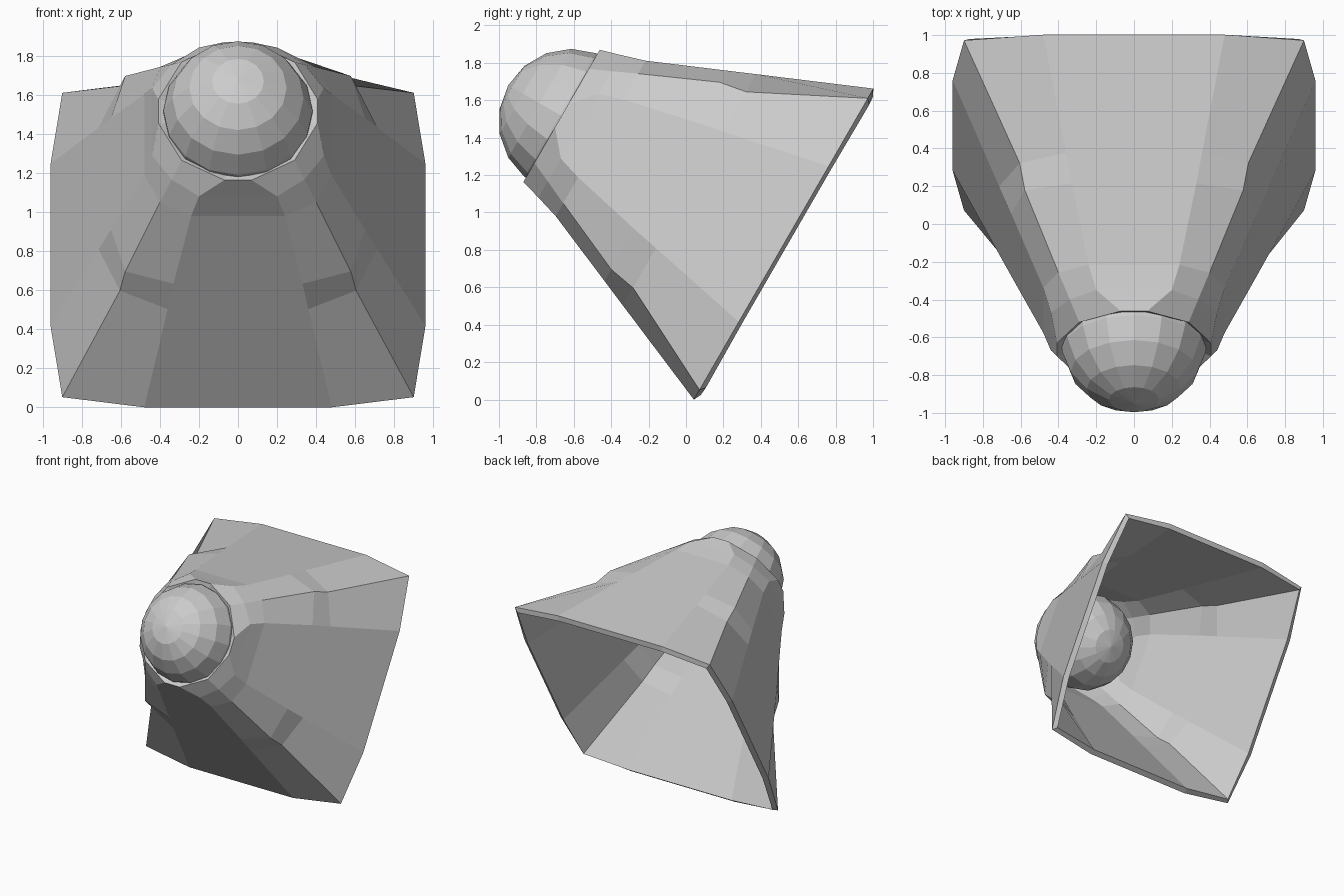
import bpy, bmesh, math
from mathutils import Matrix

if "Cube" in bpy.data.objects:
    bpy.data.objects.remove(bpy.data.objects["Cube"])

# Tilted frame: local z runs backwards along the lamp axis, origin at the mouth centre
FRAME = Matrix.Translation((0, 0.522, 0.831)) @ Matrix.Rotation(math.radians(60), 4, 'X')


def add_object(name, bm):
    bmesh.ops.recalc_face_normals(bm, faces=bm.faces[:])
    mesh = bpy.data.meshes.new(name)
    bm.to_mesh(mesh)
    bm.free()
    obj = bpy.data.objects.new(name, mesh)
    bpy.context.collection.objects.link(obj)
    obj.matrix_world = FRAME
    return obj


def section(side, half_flat, corner):
    """Twelve-point rounded square: flat edge points and corner, turned four times."""
    pts = []
    for k in range(4):
        rot = Matrix.Rotation(k * math.pi / 2, 2)
        for p in ((side, -half_flat), (side, half_flat), (corner, corner)):
            x, y = p
            pts.append((rot[0][0] * x + rot[0][1] * y, rot[1][0] * x + rot[1][1] * y))
    return pts


# Hollow flared shade: (depth, side distance, half flat width, corner)
stations = [
    (0.0, 0.96, 0.48, 0.90),
    (0.58, 0.714, 0.36, 0.605),
    (0.73, 0.65, 0.33, 0.578),
    (1.13, 0.48, 0.24, 0.40),
    (1.26, 0.44, 0.20, 0.34),
    (1.371, 0.408, 0.07, 0.29),
]
bm = bmesh.new()
rings = [[bm.verts.new((x, y, s)) for x, y in section(a, f, c)] for s, a, f, c in stations]
for low, high in zip(rings, rings[1:]):
    for i in range(12):
        j = (i + 1) % 12
        bm.faces.new((low[i], low[j], high[j], high[i]))
shade = add_object("shade", bm)
wall = shade.modifiers.new("wall", 'SOLIDIFY')
wall.thickness = 0.045
wall.offset = -1

# Ball closing the narrow end
bm = bmesh.new()
bmesh.ops.create_uvsphere(bm, u_segments=16, v_segments=9, radius=0.388,
                          matrix=Matrix.Translation((0, 0, 1.312)))
add_object("ball", bm)
